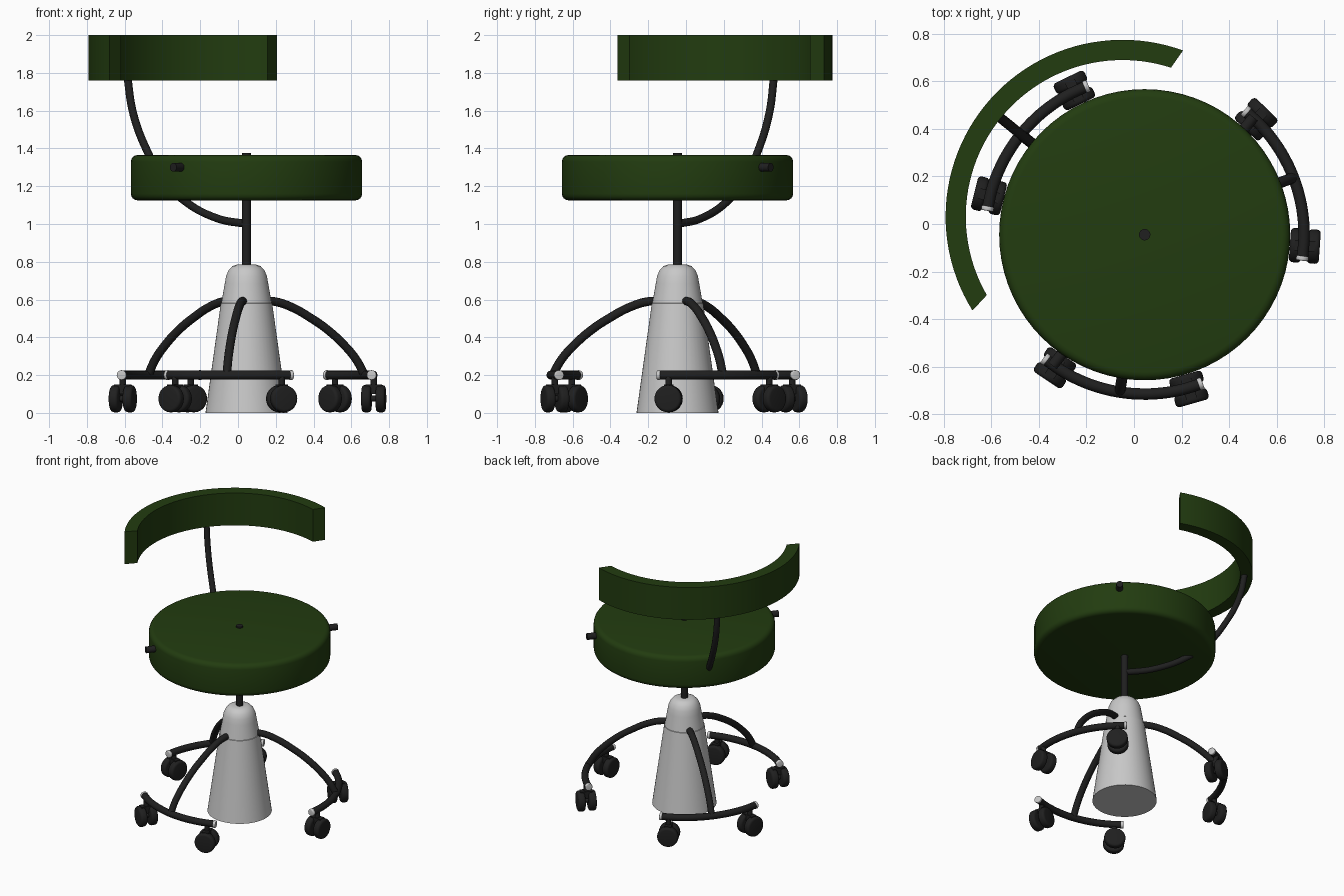
import bpy, bmesh
from math import radians, cos, sin, pi
from mathutils import Matrix, Vector

cube = bpy.data.objects.get("Cube")
if cube:
    bpy.data.objects.remove(cube, do_unlink=True)


def material(name, r, g, b):
    m = bpy.data.materials.new(name)
    m.use_nodes = True
    m.diffuse_color = (r, g, b, 1)
    m.node_tree.nodes["Principled BSDF"].inputs["Base Color"].default_value = (r, g, b, 1)
    return m


GREEN = material("dark green upholstery", 0.016, 0.045, 0.005)
BLACK = material("black metal", 0.014, 0.014, 0.014)
GREY = material("light grey metal", 0.58, 0.58, 0.58)

# Everything turns about the chair's column
AXIS = Matrix.Translation((0.045, -0.045, 0))
BACK = 141  # direction of the backrest, in degrees


def turned(deg):
    return AXIS @ Matrix.Rotation(radians(deg), 4, 'Z')


def finish(obj, mat, angle=40):
    obj.data.materials.clear()
    obj.data.materials.append(mat)
    bpy.ops.object.select_all(action='DESELECT')
    obj.select_set(True)
    bpy.context.view_layer.objects.active = obj
    bpy.ops.object.shade_smooth_by_angle(angle=radians(angle))


def mesh_object(name, bm, mat, matrix):
    bmesh.ops.recalc_face_normals(bm, faces=bm.faces)
    bm.transform(matrix)
    me = bpy.data.meshes.new(name)
    bm.to_mesh(me)
    bm.free()
    obj = bpy.data.objects.new(name, me)
    bpy.context.collection.objects.link(obj)
    finish(obj, mat)
    return obj


def lathe(name, profile, mat, matrix, steps=32):
    """Spin a (radius, height) profile about local z."""
    bm = bmesh.new()
    verts = [bm.verts.new((r, 0, z)) for r, z in profile]
    edges = [bm.edges.new(pair) for pair in zip(verts, verts[1:])]
    bmesh.ops.spin(bm, geom=verts + edges, cent=(0, 0, 0), axis=(0, 0, 1),
                   angle=2 * pi, steps=steps, use_duplicate=False)
    bmesh.ops.remove_doubles(bm, verts=bm.verts, dist=0.0001)
    return mesh_object(name, bm, mat, matrix)


def rounded_disc(r, z0, z1, bevel, n=4):
    """Profile of a disc with rounded rims."""
    arc = [(r - bevel + bevel * sin(i * pi / 2 / n), bevel - bevel * cos(i * pi / 2 / n))
           for i in range(n + 1)]
    return ([(0, z0)] + [(x, z0 + h) for x, h in arc]
            + [(x, z1 - h) for x, h in reversed(arc)] + [(0, z1)])


def rod(name, r, z0, z1, mat, matrix, steps=20):
    return lathe(name, [(0, z0), (r, z0), (r, z1), (0, z1)], mat, matrix, steps)


def tube(name, points, radius, matrix):
    """Round tube along a smooth path."""
    cu = bpy.data.curves.new(name, 'CURVE')
    cu.dimensions = '3D'
    cu.bevel_depth = radius
    cu.bevel_resolution = 4
    cu.use_fill_caps = True
    sp = cu.splines.new('BEZIER')
    sp.resolution_u = 8
    sp.bezier_points.add(len(points) - 1)
    for bp, p in zip(sp.bezier_points, points):
        bp.co = matrix @ Vector(p)
        bp.handle_left_type = bp.handle_right_type = 'AUTO'
    obj = bpy.data.objects.new(name, cu)
    bpy.context.collection.objects.link(obj)
    bpy.ops.object.select_all(action='DESELECT')
    obj.select_set(True)
    bpy.context.view_layer.objects.active = obj
    bpy.ops.object.convert(target='MESH')
    finish(bpy.context.object, BLACK)


def box(name, size, mat, matrix):
    bm = bmesh.new()
    bmesh.ops.create_cube(bm, size=1)
    bm.transform(Matrix.Diagonal((*size, 1)))
    return mesh_object(name, bm, mat, matrix)


# Seat, column and conical base
lathe("seat", rounded_disc(0.612, 1.125, 1.365, 0.035), GREEN, AXIS, 72)
rod("column", 0.024, 0.7, 1.375, BLACK, AXIS)
lathe("base_cone", [(0, 0), (0.217, 0), (0.136, 0.58), (0.133, 0.582), (0.115, 0.685),
                    (0.108, 0.725), (0.095, 0.755), (0.075, 0.777), (0.05, 0.785), (0, 0.785)],
      GREY, AXIS, 48)

# Rod through the seat whose ends show as knobs
rod("seat_cross_rod", 0.023, -0.672, 0.672, BLACK,
    turned(BACK) @ Matrix.Translation((-0.045, 0, 1.3)) @ Matrix.Rotation(pi / 2, 4, 'X'))

# Backrest support and curved backrest
tube("backrest_support", [(0, 0, 1.0), (0.2, 0, 1.03), (0.43, 0, 1.127), (0.58, 0, 1.25),
                          (0.67, 0, 1.375), (0.77, 0, 1.58), (0.815, 0, 1.8)],
     0.021, turned(BACK))

bm = bmesh.new()
N = 48
outline = []
for r, half, sign in ((0.744, 71, 1), (0.659, 69, -1)):
    for i in range(N + 1):
        a = radians(sign * half * (2 * i / N - 1))
        outline.append((r * cos(a), r * sin(a)))
rings = [[bm.verts.new((x, y, z)) for x, y in outline] for z in (1.76, 2.0)]
count = len(outline)
for i in range(count):
    j = (i + 1) % count
    bm.faces.new((rings[0][i], rings[0][j], rings[1][j], rings[1][i]))
for ring in rings:
    for i in range(N):
        bm.faces.new((ring[i], ring[i + 1], ring[count - 2 - i], ring[count - 1 - i]))
mesh_object("backrest", bm, GREEN, turned(BACK) @ Matrix.Translation((0.12, 0, 0)))

# Three legs, each with a foot ring segment and two twin-wheel casters
RING, SPAN = 0.67, 29
for k in range(3):
    angle = BACK + 120 * k
    tube(f"leg_{k}", [(0.1, 0, 0.59), (0.155, 0, 0.59), (0.26, 0, 0.558), (0.36, 0, 0.505),
                      (0.46, 0, 0.44), (0.558, 0, 0.355), (0.62, 0, 0.285), (RING, 0, 0.2)],
         0.023, turned(angle))
    steps = [radians(SPAN * t / 4) for t in range(-4, 5)]
    tube(f"foot_ring_{k}", [(RING * cos(a), RING * sin(a), 0.2) for a in steps],
         0.024, turned(angle))
    for side, sign in (("left", 1), ("right", -1)):
        end = turned(angle + sign * SPAN) @ Matrix.Translation((RING, 0, 0.2))
        lathe(f"ring_cap_{k}_{side}", rounded_disc(0.026, -0.004, 0.016, 0.006), GREY,
              end @ Matrix.Rotation(-sign * pi / 2, 4, 'X'), 20)
        hub = turned(angle + sign * 25) @ Matrix.Translation((RING + 0.005, 0, 0.075))
        across = hub @ Matrix.Rotation(pi / 2, 4, 'Y')
        rod(f"caster_stem_{k}_{side}", 0.017, 0.04, 0.115, BLACK, hub)
        box(f"caster_fork_{k}_{side}", (0.085, 0.045, 0.05), BLACK,
            hub @ Matrix.Translation((0, 0, 0.05)))
        rod(f"caster_axle_{k}_{side}", 0.016, -0.04, 0.04, BLACK, across)
        for w in (-1, 1):
            lathe(f"caster_wheel_{k}_{side}_{'inner' if w < 0 else 'outer'}",
                  rounded_disc(0.072, w * 0.038 - 0.025, w * 0.038 + 0.025, 0.016),
                  BLACK, across, 28)
